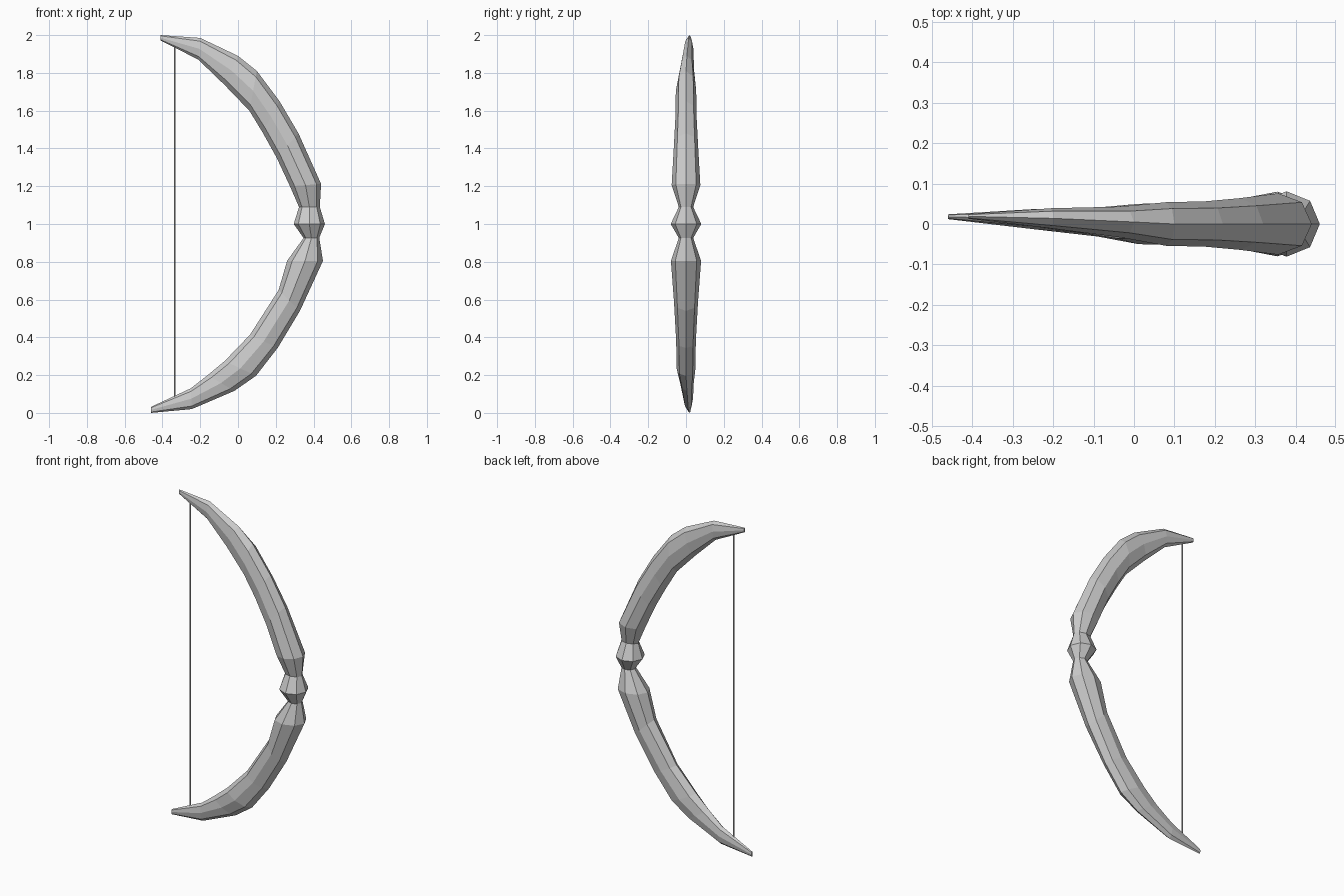
import bpy, bmesh, math
from mathutils import Vector

SIDES = 8

# Stations from top tip to bottom tip:
# inner x, inner z, outer x, outer z, centre y, half width in y
stations = [
    (-0.41, 1.972, -0.41, 2.00, 0.019, 0.006),
    (-0.21, 1.87, -0.20, 1.985, 0.014, 0.025),
    (-0.07, 1.735, 0.00, 1.89, 0.005, 0.038),
    (0.06, 1.60, 0.10, 1.81, 0.00, 0.054),
    (0.13, 1.485, 0.22, 1.65, 0.00, 0.056),
    (0.205, 1.35, 0.32, 1.48, 0.00, 0.064),
    (0.275, 1.20, 0.44, 1.212, 0.00, 0.076),
    (0.323, 1.09, 0.433, 1.09, 0.00, 0.038),
    (0.295, 1.00, 0.46, 1.00, 0.00, 0.081),
    (0.347, 0.926, 0.43, 0.926, 0.00, 0.038),
    (0.26, 0.805, 0.45, 0.805, 0.00, 0.08),
    (0.215, 0.65, 0.328, 0.54, 0.00, 0.064),
    (0.063, 0.413, 0.21, 0.344, 0.00, 0.052),
    (-0.07, 0.275, 0.095, 0.196, 0.00, 0.05),
    (-0.16, 0.20, -0.02, 0.116, 0.005, 0.036),
    (-0.25, 0.13, -0.245, 0.02, 0.012, 0.025),
    (-0.46, 0.032, -0.46, 0.00, 0.018, 0.006),
]


def finish(name, bm):
    bmesh.ops.recalc_face_normals(bm, faces=bm.faces)
    mesh = bpy.data.meshes.new(name)
    bm.to_mesh(mesh)
    bm.free()
    obj = bpy.data.objects.new(name, mesh)
    bpy.context.collection.objects.link(obj)
    return obj


# Bow limbs and grip: one octagonal loft
bm = bmesh.new()
rings = []
for ix, iz, ox, oz, cy, hw in stations:
    inner, outer = Vector((ix, cy, iz)), Vector((ox, cy, oz))
    mid, half = (inner + outer) / 2, (outer - inner) / 2
    ring = []
    for k in range(SIDES):
        a = 2 * math.pi * k / SIDES
        ring.append(bm.verts.new(mid + half * math.cos(a) + Vector((0, hw * math.sin(a), 0))))
    rings.append(ring)
for r0, r1 in zip(rings, rings[1:]):
    for k in range(SIDES):
        n = (k + 1) % SIDES
        bm.faces.new((r0[k], r0[n], r1[n], r1[k]))
bm.faces.new(rings[0])
bm.faces.new(rings[-1])
finish("bow_stave", bm)

# Bowstring
z0, z1 = 0.08, 1.95
bpy.ops.mesh.primitive_cylinder_add(vertices=6, radius=0.004, depth=z1 - z0,
                                    location=(-0.335, 0.015, (z0 + z1) / 2))
bpy.context.object.name = "bowstring"
